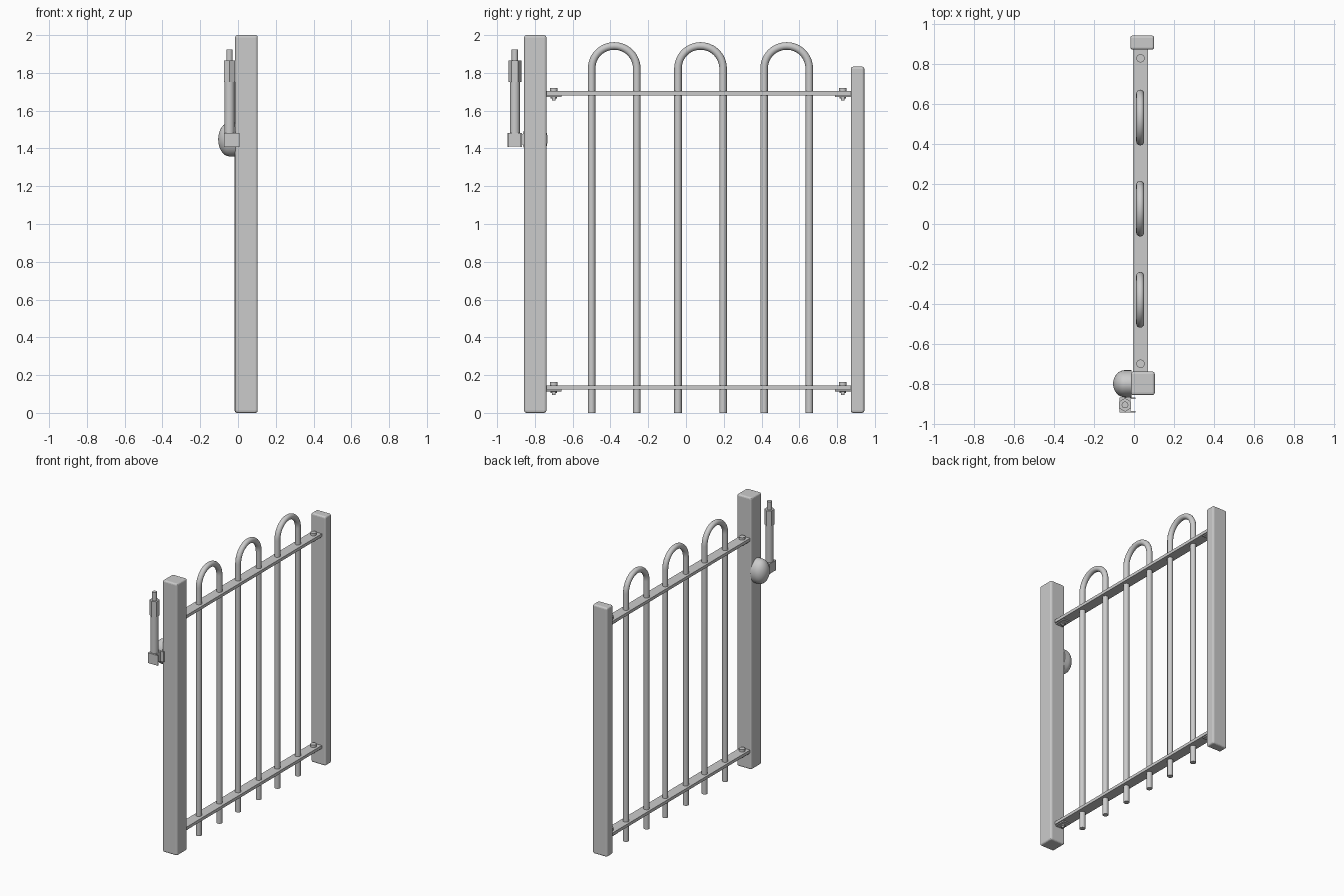
import bpy, bmesh, math
from mathutils import Vector

if "Cube" in bpy.data.objects:
    bpy.data.objects.remove(bpy.data.objects["Cube"])


def box(name, lo, hi, bevel=0.0):
    bpy.ops.mesh.primitive_cube_add(size=1)
    o = bpy.context.object
    o.name = name
    for v in o.data.vertices:
        v.co = Vector([lo[i] + (v.co[i] + 0.5) * (hi[i] - lo[i]) for i in range(3)])
    if bevel:
        m = o.modifiers.new("soft_edges", 'BEVEL')
        m.width, m.segments = bevel, 3
    return o


def cyl(name, x, y, z0, z1, r, sides=20):
    bpy.ops.mesh.primitive_cylinder_add(vertices=sides, radius=r, depth=z1 - z0,
                                        location=(x, y, (z0 + z1) / 2))
    o = bpy.context.object
    o.name = name
    bpy.ops.object.shade_smooth_by_angle(angle=math.radians(31))
    return o


def tube(name, pts, r, sides=16):
    # Sweep a circle along a path lying in the y-z plane
    bm = bmesh.new()
    rings = []
    for i, p in enumerate(pts):
        t = (pts[min(i + 1, len(pts) - 1)] - pts[max(i - 1, 0)]).normalized()
        n = t.cross(Vector((1, 0, 0)))
        rings.append([bm.verts.new(p + r * (math.cos(a) * Vector((1, 0, 0)) + math.sin(a) * n))
                      for a in (2 * math.pi * k / sides for k in range(sides))])
    for a, b in zip(rings, rings[1:]):
        for k in range(sides):
            j = (k + 1) % sides
            bm.faces.new((a[k], a[j], b[j], b[k]))
    bm.faces.new(rings[0])
    bm.faces.new(rings[-1])
    bmesh.ops.recalc_face_normals(bm, faces=bm.faces)
    me = bpy.data.meshes.new(name)
    bm.to_mesh(me)
    bm.free()
    o = bpy.data.objects.new(name, me)
    bpy.context.collection.objects.link(o)
    bpy.context.view_layer.objects.active = o
    o.select_set(True)
    bpy.ops.object.shade_smooth_by_angle(angle=math.radians(40))
    o.select_set(False)


# Posts
box("hinge_post", (-0.015, -0.857, 0), (0.104, -0.739, 2.0), 0.012)
box("latch_post", (-0.018, 0.873, 0), (0.101, 0.944, 1.833), 0.012)

# Rails with end tabs and bolts
CX = 0.033
for label, z in (("lower", 0.134), ("upper", 1.692)):
    box(label + "_rail", (-0.004, -0.742, z - 0.011), (0.071, 0.876, z + 0.011))
    for end, y, post in (("hinge", -0.70, -0.742), ("latch", 0.83, 0.876)):
        tip = y + 0.042 * (1 if y < 0 else -1)
        n = label + "_" + end
        box(n + "_tab", (0.003, min(tip, post), z - 0.02), (0.063, max(tip, post), z - 0.008), 0.003)
        cyl(n + "_bolt_head", CX, y, z + 0.01, z + 0.029, 0.021, 16)
        cyl(n + "_bolt_shank", CX, y, z - 0.038, z + 0.01, 0.010, 12)
        cyl(n + "_nut", CX, y, z - 0.028, z - 0.019, 0.017, 6)

# Hooped bars
R, SPRING = 0.1195, 1.823
for i, yc in enumerate((-0.38, 0.077, 0.533)):
    path = [Vector((0.031, yc - R, 0))]
    for k in range(25):
        a = math.pi - math.pi * k / 24
        path.append(Vector((0.031, yc + R * math.cos(a), SPRING + R * math.sin(a))))
    path.append(Vector((0.031, yc + R, 0)))
    tube("hoop_bar_%d" % (i + 1), path, 0.02)

# Domed housing behind the hinge post: short oval base with a rounded cap
profile = [(-0.012, 1.0), (-0.045, 1.0)]
profile += [(-0.045 - 0.06 * math.sin(a), math.cos(a))
            for a in (math.pi / 2 * k / 8 for k in range(1, 8))]
bm = bmesh.new()
N = 32
rings = [[bm.verts.new((x, -0.80 + 0.068 * s * math.cos(2 * math.pi * k / N),
                        1.448 + 0.09 * s * math.sin(2 * math.pi * k / N))) for k in range(N)]
         for x, s in profile]
for a, b in zip(rings, rings[1:]):
    for k in range(N):
        j = (k + 1) % N
        bm.faces.new((a[k], a[j], b[j], b[k]))
tip = bm.verts.new((-0.105, -0.80, 1.448))
for k in range(N):
    bm.faces.new((rings[-1][k], rings[-1][(k + 1) % N], tip))
bm.faces.new(rings[0])
bmesh.ops.recalc_face_normals(bm, faces=bm.faces)
me = bpy.data.meshes.new("closer_dome")
bm.to_mesh(me)
bm.free()
dome = bpy.data.objects.new("closer_dome", me)
bpy.context.collection.objects.link(dome)
bpy.ops.object.select_all(action='DESELECT')
bpy.context.view_layer.objects.active = dome
dome.select_set(True)
bpy.ops.object.shade_smooth_by_angle(angle=math.radians(35))

# Gate closer: rod, collar, body and bottom clamp
PX, PY = -0.045, -0.906
cyl("closer_rod", PX, PY, 1.85, 1.925, 0.017, 12)
cyl("closer_collar", PX, PY, 1.753, 1.865, 0.034, 6)
cyl("closer_body", PX, PY, 1.42, 1.76, 0.027, 20)
box("clamp_block", (-0.073, -0.937, 1.41), (-0.017, -0.875, 1.483))
for n, y in (("outer", -0.944), ("inner", -0.876)):
    box("clamp_plate_" + n, (-0.073, y, 1.408), (0.008, y + 0.008, 1.483))
box("clamp_link", (-0.04, -0.875, 1.42), (-0.017, -0.84, 1.475))
